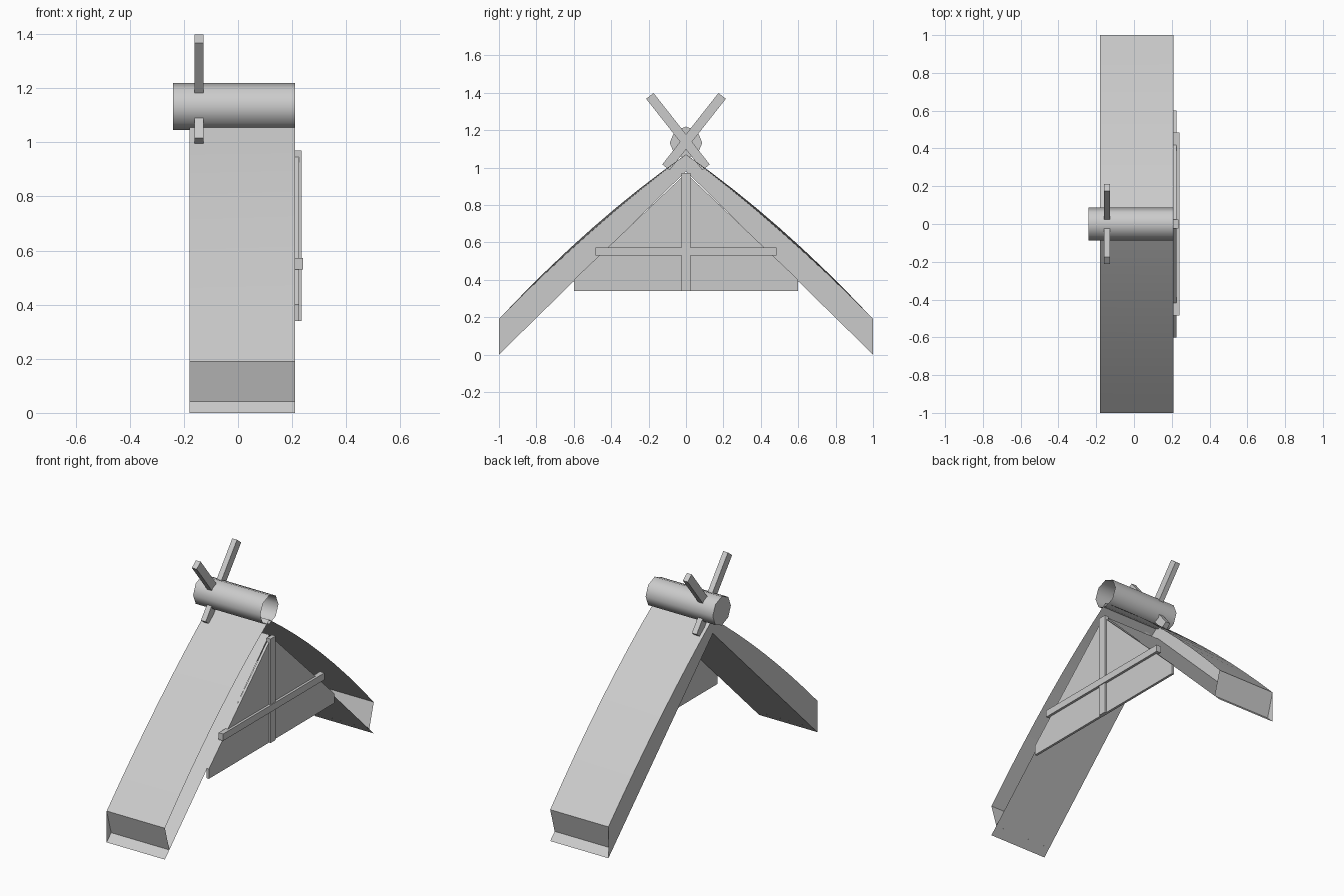
import bpy, math
from mathutils import Matrix

if "Cube" in bpy.data.objects:
    bpy.data.objects.remove(bpy.data.objects["Cube"])

X0, X1 = -0.18, 0.21          # roof extent along the ridge


def make(name, verts, faces, smooth=False):
    me = bpy.data.meshes.new(name)
    me.from_pydata(verts, [], faces)
    me.update()
    ob = bpy.data.objects.new(name, me)
    bpy.context.collection.objects.link(ob)
    for p in me.polygons:
        p.use_smooth = smooth
    return ob


def box(name, x, y, z, rot=0.0, pivot=(0, 0, 0)):
    v = [(a, b, c) for a in x for b in y for c in z]
    f = [(0, 1, 3, 2), (4, 6, 7, 5), (0, 4, 5, 1), (2, 3, 7, 6), (0, 2, 6, 4), (1, 5, 7, 3)]
    ob = make(name, v, f)
    ob.data.transform(Matrix.Translation(pivot) @ Matrix.Rotation(rot, 4, 'X'))
    return ob


def roof_z(t, bulge):
    return 1.07 - 0.88 * t + 4 * bulge * t * (1 - t)


N = 8
for s, side in ((-1, "front"), (1, "back")):
    # bulging thatch skin, slightly fuller at the open gable
    verts, faces = [], []
    for i in range(N + 1):
        t = i / N
        verts += [(X0, s * t, roof_z(t, 0.033)), (X1, s * t, roof_z(t, 0.047))]
    for i in range(N):
        a = 2 * i
        faces.append((a, a + 2, a + 3, a + 1) if s < 0 else (a, a + 1, a + 3, a + 2))
    make(side + "_roof_skin", verts, faces, True)

    # flat underside
    f = (0, 1, 2, 3) if s < 0 else (3, 2, 1, 0)
    make(side + "_roof_underside",
         [(X0, 0, 0.98), (X1, 0, 0.98), (X1, s, 0), (X0, s, 0)], [f])

    # recessed eave face
    make(side + "_eave",
         [(X0, s, 0.19), (X0, s * 0.957, 0.042), (X1, s * 0.957, 0.042), (X1, s, 0.19)], [f])

    # closed left side between skin and underside
    verts, faces = [], []
    for i in range(N + 1):
        t = i / N
        verts += [(X0, s * t, roof_z(t, 0.033)), (X0, s * t, 0.98 * (1 - t))]
    for i in range(N):
        a = 2 * i
        faces.append((a, a + 1, a + 3, a + 2) if s < 0 else (a, a + 2, a + 3, a + 1))
    make(side + "_roof_side", verts, faces)

# gable wall panel
prof = [(-0.6, 0.34), (0.6, 0.34), (0.6, 0.40), (0, 0.97), (-0.6, 0.40)]
n = len(prof)
make("gable_panel", [(x, y, z) for x in (0.21, 0.225) for y, z in prof],
     [tuple(reversed(range(n))), tuple(range(n, 2 * n))] +
     [(i, (i + 1) % n, (i + 1) % n + n, i + n) for i in range(n)])

# gable beams
box("gable_post", (0.21, 0.235), (-0.025, 0.025), (0.34, 0.97))
box("gable_crossbeam", (0.21, 0.24), (-0.485, 0.485), (0.53, 0.572))

# ridge log: eight sided, capped on the left, open on the right
n, r = 8, 0.087
ring = [(r * math.sin(2 * math.pi * i / n), 1.132 + r * math.cos(2 * math.pi * i / n)) for i in range(n)]
log = make("ridge_log", [(x, y, z) for x in (-0.24, 0.21) for y, z in ring],
           [tuple(range(n))] + [(i, i + n, (i + 1) % n + n, (i + 1) % n) for i in range(n)], True)
log.data.polygons[0].use_smooth = False
for e in log.data.edges:
    if max(e.vertices) < n:
        e.use_edge_sharp = True

# crossed finial poles
for s, name in ((1, "finial_pole_a"), (-1, "finial_pole_b")):
    box(name, (-0.16, -0.128), (-0.025, 0.025), (-0.243, 0.243),
        s * math.atan2(0.303, 0.385), (0, -s * 0.043, 1.192))
